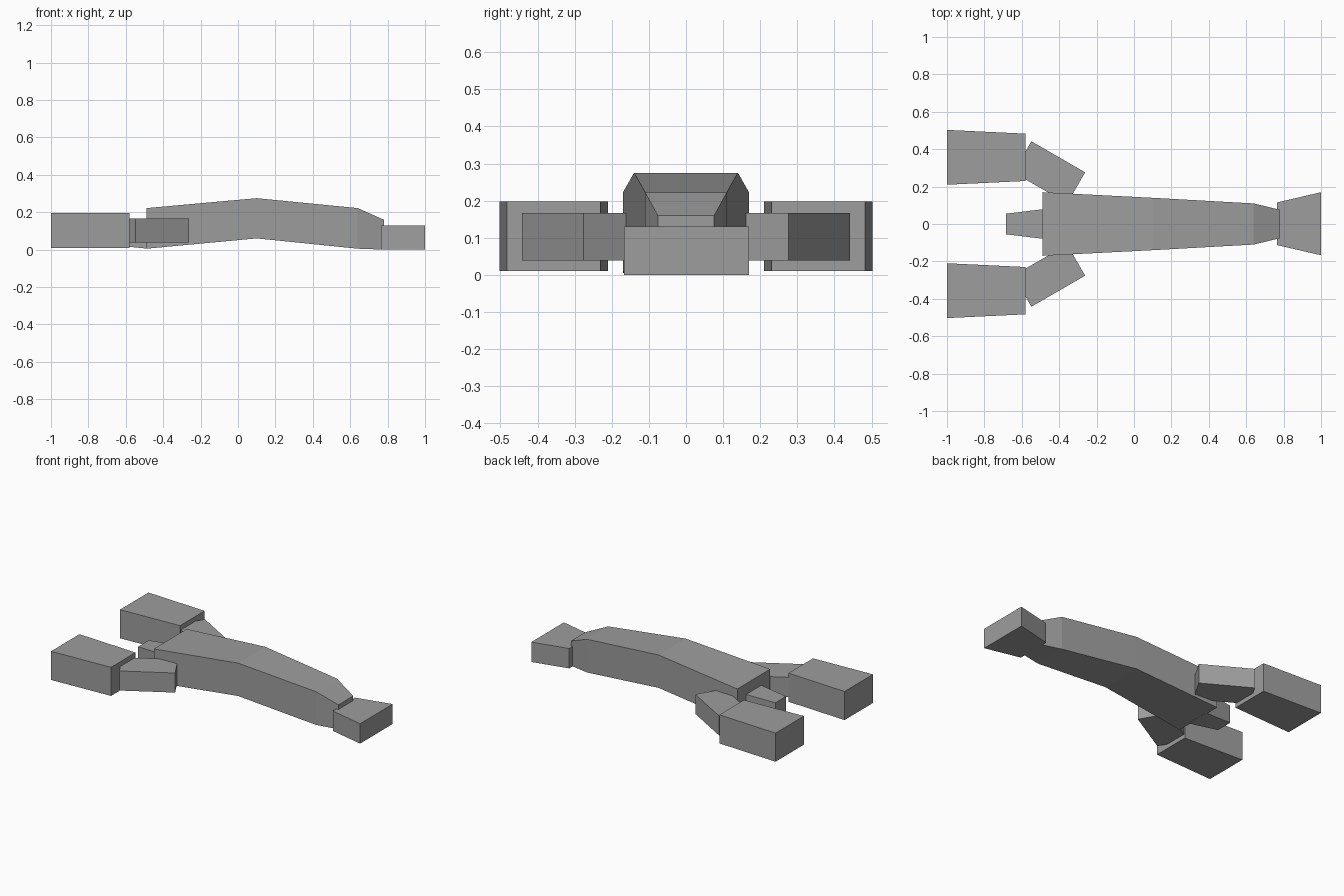
import bpy
import bmesh
import math
from mathutils import Matrix, Vector

cube = bpy.data.objects.get("Cube")
if cube:
    bpy.data.objects.remove(cube, do_unlink=True)

# Single plain grey material
grey = bpy.data.materials.new("plain_grey")
grey.use_nodes = True
colour = (0.34, 0.34, 0.34, 1)
grey.diffuse_color = colour
grey.node_tree.nodes["Principled BSDF"].inputs["Base Color"].default_value = colour


def loft(name, stations):
    """Skin rectangles along x; each station is x, y_min, y_max, z_min, z_max."""
    bm = bmesh.new()
    rings = []
    for x, y0, y1, z0, z1 in stations:
        corners = ((y0, z0), (y1, z0), (y1, z1), (y0, z1))
        rings.append([bm.verts.new((x, y, z)) for y, z in corners])
    for a, b in zip(rings, rings[1:]):
        for i in range(4):
            j = (i + 1) % 4
            bm.faces.new((a[i], a[j], b[j], b[i]))
    bm.faces.new(rings[0])
    bm.faces.new(rings[-1])
    return finish(name, bm)


def finish(name, bm):
    bmesh.ops.recalc_face_normals(bm, faces=bm.faces)
    mesh = bpy.data.meshes.new(name)
    bm.to_mesh(mesh)
    bm.free()
    mesh.materials.append(grey)
    obj = bpy.data.objects.new(name, mesh)
    bpy.context.collection.objects.link(obj)
    return obj


# Arched, tapering body
loft("body", [
    (-0.49, -0.17, 0.17, 0.005, 0.222),
    (0.10, -0.14, 0.14, 0.06, 0.275),
    (0.64, -0.11, 0.11, 0.005, 0.222),
    (0.78, -0.076, 0.076, 0.0, 0.16),
])

# Flared block at the narrow end, small stub at the wide end
loft("end_block", [(0.765, -0.113, 0.115, 0.0, 0.13), (1.0, -0.167, 0.17, 0.0, 0.13)])
loft("tail_stub", [(-0.685, -0.055, 0.055, 0.025, 0.14), (-0.48, -0.08, 0.08, 0.005, 0.152)])

# Mirrored angled arms and wide feet
for side, label in ((1, "left"), (-1, "right")):
    edge_far = sorted((side * 0.21, side * 0.503))
    edge_near = sorted((side * 0.23, side * 0.483))
    loft("foot_" + label, [(-1.0, *edge_far, 0.01, 0.197), (-0.58, *edge_near, 0.01, 0.197)])

    bm = bmesh.new()
    place = (Matrix.Translation(Vector((-0.453, side * 0.276, 0.102)))
             @ Matrix.Rotation(math.radians(-30 * side), 4, 'Z')
             @ Matrix.Diagonal((0.332, 0.192, 0.128, 1)))
    bmesh.ops.create_cube(bm, size=1, matrix=place)
    finish("arm_" + label, bm)
